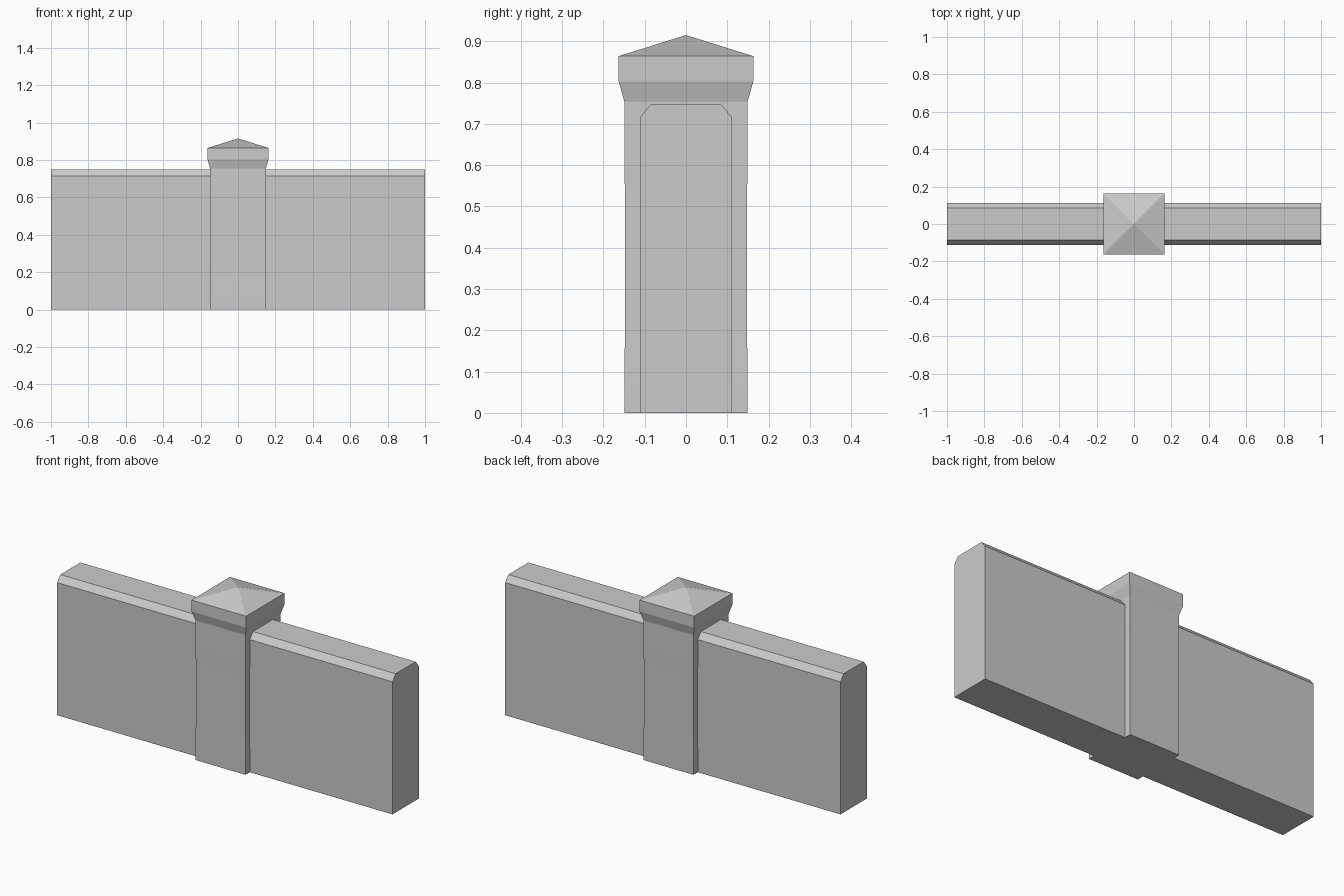
import bpy
import bmesh

cube = bpy.data.objects.get("Cube")
if cube:
    bpy.data.objects.remove(cube, do_unlink=True)

COLOUR = (0.6, 0.6, 0.6, 1.0)
stone = bpy.data.materials.new("grey_stone")
stone.use_nodes = True
stone.diffuse_color = COLOUR
bsdf = next(n for n in stone.node_tree.nodes if n.type == 'BSDF_PRINCIPLED')
bsdf.inputs["Base Color"].default_value = COLOUR


def finish(bm, name):
    bmesh.ops.recalc_face_normals(bm, faces=bm.faces)
    mesh = bpy.data.meshes.new(name)
    bm.to_mesh(mesh)
    bm.free()
    mesh.materials.append(stone)
    obj = bpy.data.objects.new(name, mesh)
    bpy.context.collection.objects.link(obj)
    return obj


def loft(bm, rings):
    """Skin a list of four-cornered or larger vertex rings."""
    for a, b in zip(rings, rings[1:]):
        n = len(a)
        for i in range(n):
            j = (i + 1) % n
            bm.faces.new((a[i], a[j], b[j], b[i]))


def square_stack(name, sections, apex=None):
    """Square column through (half_width, height) sections, optional point on top."""
    bm = bmesh.new()
    rings = [[bm.verts.new((sx * h, sy * h, z))
              for sx, sy in ((-1, -1), (1, -1), (1, 1), (-1, 1))]
             for h, z in sections]
    loft(bm, rings)
    bm.faces.new(rings[0])
    top = rings[-1]
    if apex is None:
        bm.faces.new(top)
    else:
        tip = bm.verts.new((0, 0, apex))
        for i in range(4):
            bm.faces.new((top[i], top[(i + 1) % 4], tip))
    return finish(bm, name)


# Wall with chamfered top edges, running along x
half = [(0.112, 0), (0.112, 0.715), (0.085, 0.748)]
profile = half + [(-y, z) for y, z in reversed(half)]
bm = bmesh.new()
ends = [[bm.verts.new((x, y, z)) for y, z in profile] for x in (-1, 1)]
loft(bm, ends)
for end in ends:
    bm.faces.new(end)
finish(bm, "wall")

# Central pillar, very slightly waisted, with flared cap and pyramid top
square_stack("pillar", [(0.149, 0), (0.149, 0.06), (0.148, 0.21),
                        (0.148, 0.53), (0.149, 0.60), (0.149, 0.753)])
square_stack("pillar_cap", [(0.149, 0.753), (0.163, 0.803), (0.163, 0.864)],
             apex=0.915)
